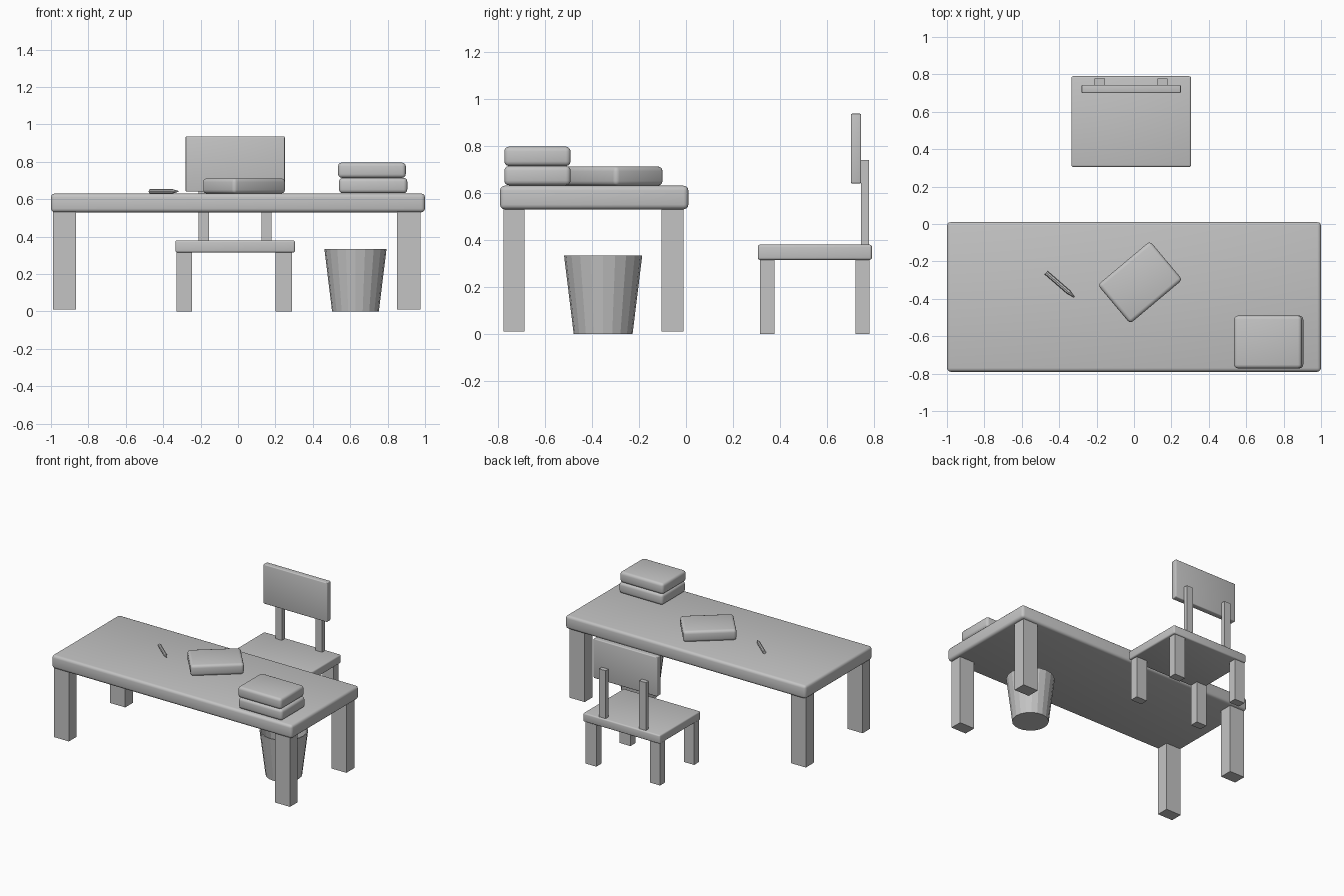
import bpy, bmesh, math
from mathutils import Matrix, Vector

if "Cube" in bpy.data.objects:
    bpy.data.objects.remove(bpy.data.objects["Cube"], do_unlink=True)

grey = bpy.data.materials.new("plain_grey")
grey.use_nodes = True
colour = (0.55, 0.55, 0.55, 1)
grey.diffuse_color = colour
grey.node_tree.nodes["Principled BSDF"].inputs["Base Color"].default_value = colour


def finish(name, bm, smooth=False):
    bmesh.ops.recalc_face_normals(bm, faces=bm.faces)
    mesh = bpy.data.meshes.new(name)
    bm.to_mesh(mesh)
    bm.free()
    mesh.materials.append(grey)
    ob = bpy.data.objects.new(name, mesh)
    bpy.context.collection.objects.link(ob)
    if smooth:
        bpy.ops.object.select_all(action="DESELECT")
        ob.select_set(True)
        bpy.context.view_layer.objects.active = ob
        bpy.ops.object.shade_smooth_by_angle(angle=math.radians(35))
    return ob


def box(name, x, y, z, bevel=0.0, turn=0.0):
    """Box spanning the given ranges, with optional rounded edges and turn about z."""
    spans = (x, y, z)
    bm = bmesh.new()
    bmesh.ops.create_cube(bm, size=1)
    bmesh.ops.scale(bm, vec=[b - a for a, b in spans], verts=bm.verts)
    if bevel:
        bmesh.ops.bevel(bm, geom=list(bm.edges), offset=bevel, segments=3,
                        profile=0.5, affect="EDGES")
    bm.transform(Matrix.Rotation(math.radians(turn), 4, "Z"))
    bmesh.ops.translate(bm, vec=[(a + b) / 2 for a, b in spans], verts=bm.verts)
    return finish(name, bm, bevel > 0)


def lathe(name, profile, sides, matrix):
    """Turn an (r, z) profile about z; a zero radius closes an end."""
    bm = bmesh.new()
    verts = [bm.verts.new((r, 0, z)) for r, z in profile]
    edges = [bm.edges.new(pair) for pair in zip(verts, verts[1:])]
    bmesh.ops.spin(bm, geom=verts + edges, cent=(0, 0, 0), axis=(0, 0, 1),
                   angle=math.tau, steps=sides, use_merge=True)
    bmesh.ops.remove_doubles(bm, verts=bm.verts, dist=0.0001)
    bm.transform(matrix)
    return finish(name, bm)


# Desk
box("desk_top", (-1, 1), (-0.79, 0.01), (0.53, 0.63), 0.02)
for side, x in (("right", (-0.99, -0.865)), ("left", (0.85, 0.975))):
    for end, y in (("front", (-0.775, -0.685)), ("back", (-0.105, -0.01))):
        box(f"desk_leg_{end}_{side}", x, y, (0.01, 0.54))

# Chair
box("chair_seat", (-0.335, 0.305), (0.305, 0.79), (0.315, 0.38), 0.01)
for side, x in (("right", (-0.33, -0.245)), ("left", (0.2, 0.29))):
    for end, y in (("front", (0.315, 0.375)), ("back", (0.72, 0.78))):
        box(f"chair_leg_{end}_{side}", x, y, (0, 0.32))
for side, x in (("right", (-0.21, -0.155)), ("left", (0.125, 0.18))):
    box(f"backrest_post_{side}", x, (0.743, 0.777), (0.37, 0.74))
box("chair_backrest", (-0.28, 0.25), (0.7, 0.744), (0.64, 0.936), 0.006)

# Books
box("book_lower", (0.54, 0.905), (-0.772, -0.49), (0.632, 0.714), 0.02)
box("book_upper", (0.535, 0.897), (-0.772, -0.49), (0.714, 0.796), 0.02)
box("book_single", (-0.15, 0.215), (-0.447, -0.177), (0.63, 0.712), 0.02, turn=40)

# Pencil lying on the desk, with a pointed tip
start, tip = Vector((-0.47, -0.26, 0.642)), Vector((-0.32, -0.39, 0.642))
along = tip - start
length = along.length
lathe("pencil", [(0, 0), (0.012, 0), (0.012, length * 0.8), (0.003, length), (0, length)], 8,
      Matrix.Translation(start) @ along.to_track_quat("Z", "Y").to_matrix().to_4x4())

# Open waste bin
lathe("waste_bin", [(0, 0), (0.125, 0), (0.166, 0.333), (0.158, 0.333), (0.119, 0.012), (0, 0.012)],
      20, Matrix.Translation((0.628, -0.352, 0)))
